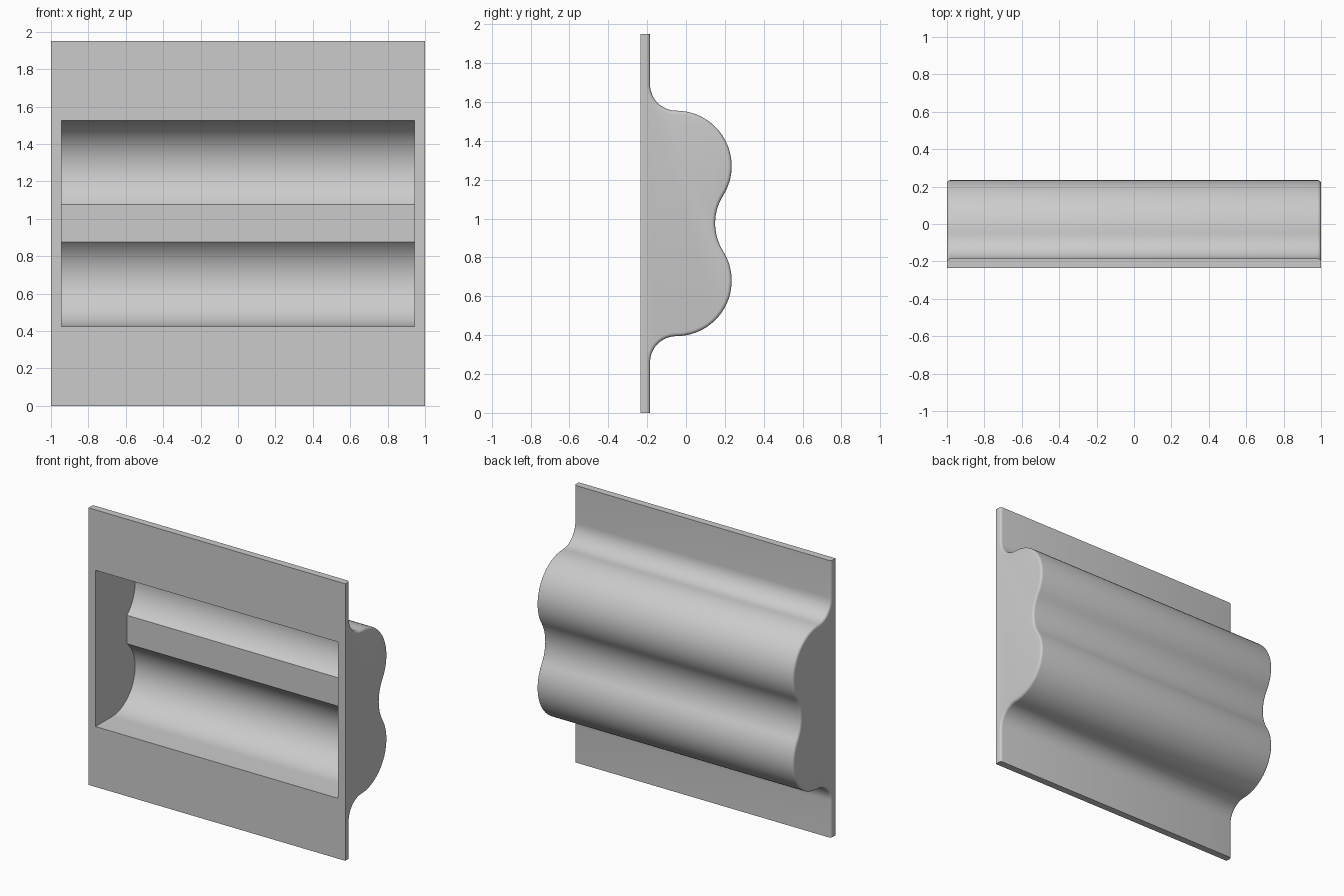
import bpy, bmesh
from math import cos, sin, radians, atan2, degrees

if "Cube" in bpy.data.objects:
    bpy.data.objects.remove(bpy.data.objects["Cube"], do_unlink=True)

HEIGHT, MID = 1.95, 0.975
FRONT, BACK = -0.235, -0.185
LOBE_Y, LOBE_Z, LOBE_R = -0.05, 0.295, 0.285   # lobe height is measured from mid height
FILLET = -0.05 - BACK
WAIST_Y, WAIST_R = 0.42, 0.27

grey = bpy.data.materials.new("plain grey")
grey.use_nodes = True
grey.diffuse_color = (0.6, 0.6, 0.6, 1)
grey.node_tree.nodes["Principled BSDF"].inputs["Base Color"].default_value = (0.6, 0.6, 0.6, 1)


def arc(cy, cz, r, start, end, steps):
    angles = [radians(start + (end - start) * i / steps) for i in range(steps + 1)]
    return [(cy + r * cos(a), cz + r * sin(a)) for a in angles]


def mirrored(half):
    """Complete an upper half profile with its reflection below mid height."""
    lower = [(y, -z) for y, z in reversed(half) if z > 1e-5]
    return [(y, z + MID) for y, z in half + lower]


def extrude_profile(name, profile, half_width, bevel=0):
    bm = bmesh.new()
    face = bm.faces.new([bm.verts.new((-half_width, y, z)) for y, z in profile])
    new = bmesh.ops.extrude_face_region(bm, geom=[face])["geom"]
    bmesh.ops.translate(bm, verts=[v for v in new if isinstance(v, bmesh.types.BMVert)],
                        vec=(2 * half_width, 0, 0))
    bmesh.ops.recalc_face_normals(bm, faces=bm.faces)
    if bevel:
        # round the end outlines of the moulded side
        rim = [e for e in bm.edges if all(v.co.y > BACK - 0.01 for v in e.verts)
               and abs(e.verts[0].co.x - e.verts[1].co.x) < 1e-5]
        bmesh.ops.bevel(bm, geom=rim, offset=bevel, segments=4, profile=0.5, affect='EDGES')
    mesh = bpy.data.meshes.new(name)
    bm.to_mesh(mesh)
    bm.free()
    obj = bpy.data.objects.new(name, mesh)
    bpy.context.collection.objects.link(obj)
    mesh.materials.append(grey)
    return obj


# Outer shell: plate edge, fillet, lobe and shallow waist
tangent = degrees(atan2(-LOBE_Z, WAIST_Y - LOBE_Y))
outer = [(FRONT, MID), (BACK, MID)]
outer += arc(LOBE_Y, LOBE_Z + LOBE_R + FILLET, FILLET, 180, 270, 12)
outer += arc(LOBE_Y, LOBE_Z, LOBE_R, 90, tangent, 24)[1:]
outer += arc(WAIST_Y, 0, WAIST_R, 180 + tangent, 180, 8)[1:]
# the waist arc starts above mid height
outer = outer[:-8] + arc(WAIST_Y, 0, WAIST_R, 180 + tangent, 180, 8)[1:]
panel = extrude_profile("moulded_panel", mirrored(outer), 1.0, bevel=0.018)

# Hollow: straight mouth, two round channels and a flat rib between
CORE_R, RIB = 0.255, 0.1
rib_angle = degrees(atan2(RIB - LOBE_Z, (CORE_R**2 - (LOBE_Z - RIB)**2) ** 0.5))
inner = [(FRONT - 0.1, LOBE_Z + CORE_R)] + arc(LOBE_Y, LOBE_Z, CORE_R, 90, rib_angle, 28)
cutter = extrude_profile("hollow_cutter", mirrored(inner), 0.945)
cutter.hide_render = True

cut = panel.modifiers.new("hollow", 'BOOLEAN')
cut.operation, cut.solver, cut.object = 'DIFFERENCE', 'EXACT', cutter
bpy.ops.object.select_all(action='DESELECT')
bpy.context.view_layer.objects.active = panel
panel.select_set(True)
bpy.ops.object.modifier_apply(modifier=cut.name)
bpy.data.objects.remove(cutter, do_unlink=True)
bpy.ops.object.shade_smooth_by_angle(angle=radians(32))
